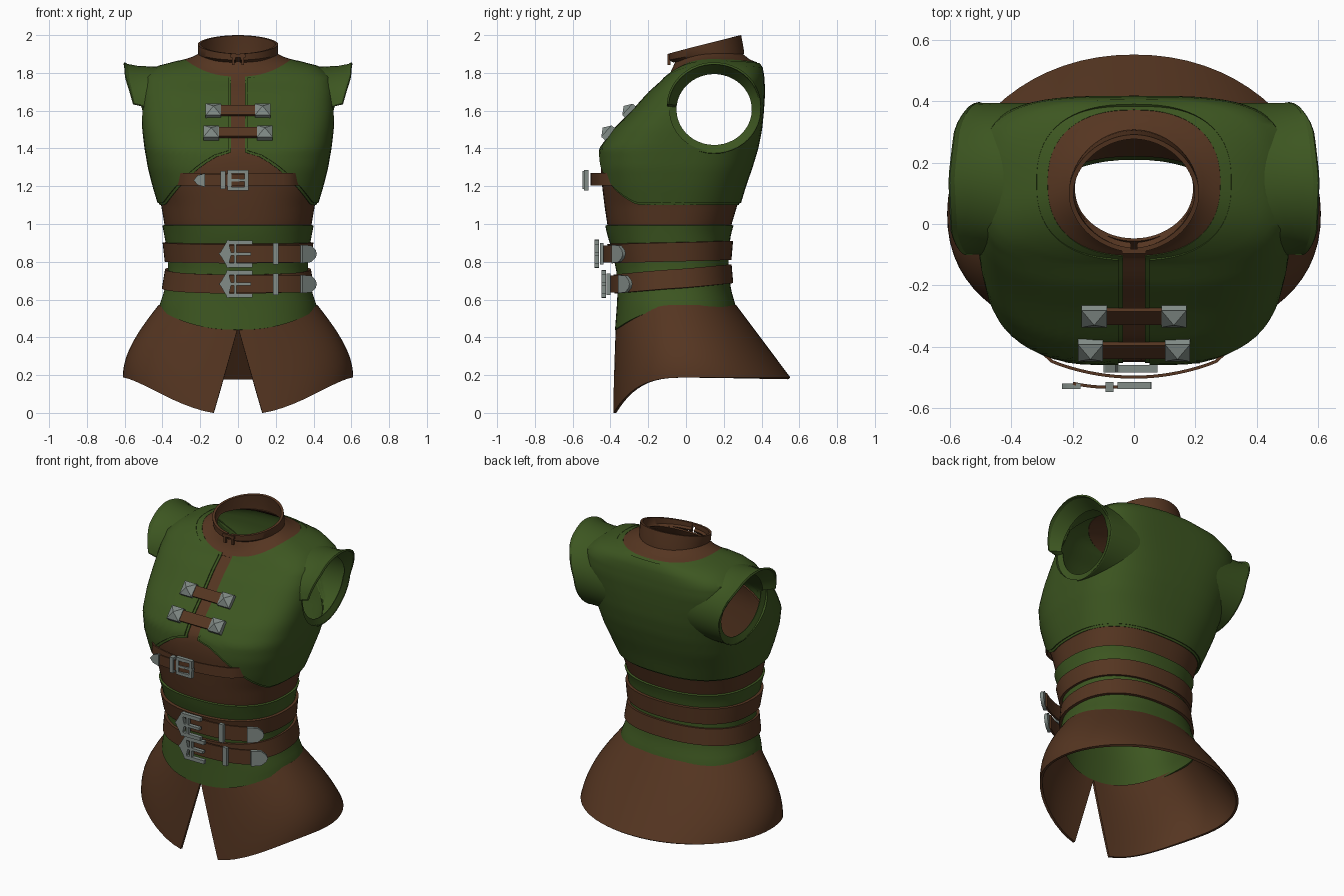
import bpy, bmesh, math
from mathutils import Matrix, Vector

if "Cube" in bpy.data.objects:
    bpy.data.objects.remove(bpy.data.objects["Cube"])

def material(name, rgb):
    m = bpy.data.materials.new(name)
    m.diffuse_color = (*rgb, 1)
    m.use_nodes = True
    m.node_tree.nodes["Principled BSDF"].inputs["Base Color"].default_value = m.diffuse_color
    return m

GREEN = material("green cloth", (0.046, 0.093, 0.0148))
BROWN = material("brown leather", (0.091, 0.036, 0.0152))
METAL = material("grey metal", (0.225, 0.265, 0.245))

# Body sections: s, half width, front y, back y, squareness, z at front / side / back
BODY = [
    (0.40, .435, -.375, .290, 2.3), (0.57, .412, -.362, .258, 2.3), (0.65, .385, -.358, .235, 2.3),
    (0.75, .366, -.365, .222, 2.3), (0.85, .370, -.385, .220, 2.3), (0.95, .388, -.415, .235, 2.3),
    (1.00, .398, -.425, .250, 2.4), (1.10, .415, -.440, .280, 2.5), (1.20, .445, -.452, .310, 2.7),
    (1.30, .470, -.460, .345, 2.9), (1.40, .487, -.452, .375, 3.0), (1.50, .500, -.380, .395, 3.1),
    (1.60, .507, -.280, .405, 3.3), (1.70, .505, -.190, .411, 3.5),
    (1.78, .490, -.128, .407, 3.4, 1.755, 1.785, 1.78), (1.83, .410, -.118, .398, 3.0, 1.765, 1.840, 1.83),
    (1.86, .290, -.110, .380, 2.4, 1.775, 1.870, 1.855), (1.90, .245, -.085, .340, 2.2, 1.805, 1.885, 1.872),
    (1.95, .205, -.060, .305, 2.0, 1.860, 1.905, 1.90)]
BODY = [r if len(r) == 8 else r + (r[0],) * 3 for r in BODY]
N = 64

def section(s):
    for a, b in zip(BODY, BODY[1:]):
        if s <= b[0]:
            k = max(0, (s - a[0]) / (b[0] - a[0]))
            return [p + (q - p) * k for p, q in zip(a, b)][1:]
    return list(BODY[-1][1:])

def spoint(sec, th, off=0, power=2):
    """Point on a squared oval; angle 0 is the front, going to +x."""
    w, yf, yb, n, zf, zs, zb = sec
    w, yf, yb = w + off, yf - off, yb + off
    c, s = math.cos(th), math.sin(th)
    mid, half = (yf + yb) / 2, (yb - yf) / 2
    x = w * math.copysign(abs(s) ** (2 / n), s)
    y = mid - half * math.copysign(abs(c) ** (2 / n), c)
    z = zs + (zf - zs) * max(0, c) ** power + (zb - zs) * max(0, -c) ** power
    return (x, y, z)

def angle(sec, j, gap):
    a = math.asin((gap / sec[0]) ** (sec[3] / 2)) if gap else 0
    return a + (2 * math.pi - 2 * a) * j / N

def finish(ob, mat):
    ob.data.materials.append(mat)
    bpy.context.view_layer.objects.active = ob
    for o in bpy.context.selected_objects:
        o.select_set(False)
    ob.select_set(True)
    bpy.ops.object.convert(target='MESH')
    bpy.ops.object.shade_smooth_by_angle(angle=math.radians(40))
    return ob

def new_object(name, bm):
    me = bpy.data.meshes.new(name)
    bm.to_mesh(me)
    bm.free()
    ob = bpy.data.objects.new(name, me)
    bpy.context.collection.objects.link(ob)
    return ob

def loft(name, rows, mat, closed=True, thick=.015, cutters=()):
    bm = bmesh.new()
    vs = [[bm.verts.new(p) for p in r] for r in rows]
    n = len(rows[0])
    for a, b in zip(vs, vs[1:]):
        for j in range(n if closed else n - 1):
            k = (j + 1) % n
            bm.faces.new((a[j], a[k], b[k], b[j]))
    ob = new_object(name, bm)
    m = ob.modifiers.new("thickness", 'SOLIDIFY')
    m.thickness, m.offset = thick, -1
    for c in cutters:
        m = ob.modifiers.new("armhole", 'BOOLEAN')
        m.object, m.operation, m.solver = c, 'DIFFERENCE', 'EXACT'
    return finish(ob, mat)

def prisms(name, polys, depth, mat, M=Matrix()):
    """Outlines in x,z pushed forward by depth."""
    bm = bmesh.new()
    for poly in polys:
        f = [bm.verts.new((x, -depth, z)) for x, z in poly]
        b = [bm.verts.new((x, 0, z)) for x, z in poly]
        bm.faces.new(f)
        bm.faces.new(b[::-1])
        for i in range(len(f)):
            k = (i + 1) % len(f)
            bm.faces.new((f[i], b[i], b[k], f[k]))
    bmesh.ops.recalc_face_normals(bm, faces=bm.faces)
    bm.transform(M)
    return finish(new_object(name, bm), mat)

def bar(p, q, t):
    p, q = Vector(p), Vector(q)
    d = (q - p).normalized() * t / 2
    s = Vector((-d.y, d.x))
    p, q = p - d, q + d
    return [p + s, q + s, q - s, p - s]

# Armhole cutters
AY, AZ, AR, AH = .149, 1.606, .236, .222
cutters = []
for side in (-1, 1):
    bm = bmesh.new()
    bmesh.ops.create_cone(bm, cap_ends=True, segments=32, radius1=1, radius2=1, depth=.8,
        matrix=Matrix.Translation((side * .62, AY, AZ)) @ Matrix.Diagonal((1, AR, AH, 1))
        @ Matrix.Rotation(math.pi / 2, 4, 'Y'))
    c = new_object("armhole_cutter", bm)
    c.hide_render = True
    cutters.append(c)

def hem_height(th):
    """Vest hem, peaked at the front."""
    if math.cos(th) <= 0:
        return 1.11
    x = max(.04, .45 * abs(math.sin(th)) ** .69)
    return 1.11 + .29 * (1 - min(1, x / .42) ** 1.4)

# Chest band below the vest, front placket and neck yoke
TH = [2 * math.pi * j / N for j in range(N)]
loft("chest_band", [[spoint(section(.96 + (hem_height(t) - .92) * i / 12), t, -.008) for t in TH]
                    for i in range(13)], BROWN, thick=.01)
rows = []
for i in range(20):
    _, y, z = spoint(section(1.38 + .49 * i / 19), 0, -.008)
    rows.append([(x, y, z) for x in (-.07, -.035, 0, .035, .07)])
loft("placket", rows, BROWN, False, .008)
loft("neck_yoke", [[spoint(section(s), t, -.004) for t in TH] for s in (1.84, 1.86, 1.88, 1.90, 1.92, 1.95)],
     BROWN, thick=.01)

# Vest and its trim layer, open at the front
def vest(name, off, gap, drop, top, thick):
    rows = []
    for i in range(29):
        row = []
        for j in range(N + 1):
            low = hem_height(2 * math.pi * j / N) - drop
            sec = section(low + (top - low) * i / 28)
            row.append(spoint(sec, angle(sec, j, gap), off))
        rows.append(row)
    loft(name, rows, GREEN, False, thick, cutters)
vest("vest", .008, .05, 0, 1.855, .01)
vest("vest_trim", 0, .036, .01, 1.867, .006)

# Sleeve caps with a broad inner rim
def body_x(y, z):
    w, yf, yb, n = section(z)[:4]
    t = min(.97, abs(y - (yf + yb) / 2) / ((yb - yf) / 2))
    return w * (1 - t ** n) ** (1 / n)

def hole(t, scale):
    return AY - AR * scale * math.cos(t), AZ + AH * scale * math.sin(t)

REACH = [(0, .50), (4, .50), (7, .555), (45, .597), (90, .605), (130, .585), (158, .54), (180, .505),
         (225, .49), (270, .487), (315, .495), (360, .50)]

def reach(d):
    for (a, p), (b, q) in zip(REACH, REACH[1:]):
        if d <= b:
            return p + (q - p) * (d - a) / (b - a)

degs = [0, 4, 7] + list(range(15, 360, 8))
for side in (-1, 1):
    cap, rim = [], []
    for k, grow in ((0, 0), (.35, -.02), (.7, 0), (1, 1)):
        row = []
        for d in degs:
            t = math.radians(d)
            x0, x1 = body_x(*hole(t, 1.05)) - .008, reach(d)
            sc = 1.045 + (.06 * max(0, math.sin(t)) if grow == 1 else grow * max(0, math.sin(t)))
            row.append((side * (x0 + (x1 - x0) * k), *hole(t, sc)))
        cap.append(row[::-side])
    for k in (0, .3, 1):
        row = []
        for d in degs:
            t = math.radians(d)
            x1 = reach(d)
            x2 = min(x1 - .015, .50)
            sc = 1.045 + .06 * max(0, math.sin(t))
            row.append((side * (x1 + (x2 - x1) * k), *hole(t, sc + (.845 - sc) * k)))
        rim.append(row[::-side])
    loft("shoulder_cap", cap, GREEN, True, .006)
    loft("armhole_rim", rim, GREEN, True, .006)

# Collar, split at the front, with a small closing tab
c_rows = [(.207, -.068, .308, 1.9, 1.855, 1.895, 1.90), (.212, -.09, .305, 1.9, 1.868, 1.905, 1.93),
          (.213, -.092, .292, 1.9, 1.902, 1.952, 2.0)]
loft("collar", [[spoint(s, angle(s, j, .012), 0, 1.1) for j in range(N + 1)] for s in c_rows], BROWN, False, .015)
prisms("collar_tab", [bar((-.03, .0), (.03, .0), .018), bar((-.025, -.04), (-.025, 0), .014),
                      bar((.025, -.04), (.025, 0), .014)], .015, BROWN, Matrix.Translation((0, -.082, 1.89)))

# Waist wrap
rows = []
for i in range(17):
    row = []
    for t in TH:
        low = .55 - .11 * max(0, math.cos(t)) ** 2
        row.append(spoint(section(low + (.992 - low) * i / 16), t, .004))
    rows.append(row)
loft("waist_wrap", rows, GREEN)

# Flared skirt with front slit
rows = []
for i in range(17):
    t = 1 - i / 16
    f = math.sin(t * math.pi / 2)
    sec = (.42 + .19 * f, -.372 - .02 * t, .265 + .288 * t, 2.1, 0, 0, 0)
    row = []
    for j in range(N + 1):
        th = angle(sec, j, .002 + .128 * t)
        c = max(0, math.cos(th))
        top, hem = .572 - .125 * c ** 2, .187 - .2 * c ** 3
        x, y, _ = spoint(sec, th)
        row.append((x, y - .05 * t * math.sin(th) ** 2, max(0, top + (hem - top) * t)))
    rows.append(row)
loft("skirt", rows, BROWN, False, .015)

# Waist belts with tails and buckles
for zc, tilt, y0 in ((.842, .018, -.448), (.682, .055, -.412)):
    rows = []
    for h in (-.05, .05):
        row = []
        for th in TH:
            z = zc + h + tilt * (1 - math.cos(th)) / 2
            row.append(spoint(section(z)[:4] + [z] * 3, th, .02))
        rows.append(row)
    loft("waist_belt", rows, BROWN, thick=.018)
    xs = [-.07 + .43 * i / 16 for i in range(17)]
    def tail_y(x):
        return y0 + .12 * abs(x / .4) ** 3
    loft("belt_tail", [[(x, tail_y(x), zc + h) for x in xs] for h in (-.045, .045)], BROWN, False, .012)
    at = Matrix.Translation((0, y0 - .012, zc))
    out = [(.065, .06), (-.05, .06), (-.085, 0), (-.05, -.06), (.065, -.06)]
    prisms("belt_buckle", [bar(p, q, .022) for p, q in zip(out, out[1:])]
           + [[(-.1, 0), (-.05, .062), (-.035, 0), (-.05, -.062)], bar((-.05, 0), (.06, 0), .016),
              bar((-.015, -.06), (-.015, .06), .014)], .024, METAL, at)
    prisms("belt_keeper", [bar((.2, -.042), (.2, .042), .03)], .02, METAL, at @ Matrix.Translation((0, .024, 0)))
    prisms("belt_tip", [[(-.045, -.048), (.015, -.044), (.045, -.02), (.052, 0), (.045, .02), (.015, .044),
           (-.045, .048)]], .02, METAL,
           Matrix.Translation((.364, tail_y(.364) + .006, zc)) @ Matrix.Rotation(math.radians(38), 4, 'Z'))

# Chest strap tucked under the vest, with small buckle
xs = [-.36 + .03 * i for i in range(25)]
loft("chest_strap", [[(x, -.505 + .055 * (x / .28) ** 2 + 10 * max(0, abs(x) - .26) ** 2, 1.237 + h) for x in xs]
                     for h in (-.032, .032)], BROWN, False, .01)
xs = [-.2 + .02 * i for i in range(13)]
loft("chest_strap_tail", [[(x, -.538 + .9 * (x + .08) ** 2, 1.232 + h) for x in xs] for h in (-.032, .032)],
     BROWN, False, .01)
at = Matrix.Translation((0, -.515, 1.232))
box = [(.045, .045), (-.045, .045), (-.045, -.045), (.045, -.045)]
prisms("chest_buckle", [bar(box[i], box[(i + 1) % 4], .019) for i in range(4)] + [bar((-.04, 0), (.05, 0), .013)],
       .024, METAL, at)
prisms("chest_keeper", [bar((-.08, -.035), (-.08, .035), .026)], .034, METAL, at)
prisms("chest_strap_tip", [[(-.235, 0), (-.215, .025), (-.175, .036), (-.175, -.036), (-.215, -.025)]],
       .018, METAL, at @ Matrix.Translation((0, -.006, 0)))

# Front clasps: short straps with pyramid studs
for zc, yc, sx in ((1.595, -.297, .13), (1.48, -.408, .142)):
    M = Matrix.Translation((0, yc, zc)) @ Matrix.Rotation(math.radians(-42), 4, 'X')
    prisms("clasp_strap", [bar((-.1, 0), (.1, 0), .066)], .014, BROWN, M)
    for side in (-1, 1):
        at = M @ Matrix.Translation((side * sx, .012, 0))
        prisms("clasp_base", [bar((0, 0), (.0001, 0), .082)], .03, METAL, at)
        bm = bmesh.new()
        bmesh.ops.create_cone(bm, cap_ends=True, segments=4, radius1=.058, radius2=.0, depth=.028,
            matrix=at @ Matrix.Translation((0, -.043, 0)) @ Matrix.Rotation(math.pi / 2, 4, 'X')
            @ Matrix.Rotation(math.pi / 4, 4, 'Z'))
        finish(new_object("clasp_stud", bm), METAL).data.shade_flat()

for c in cutters:
    bpy.data.objects.remove(c)
